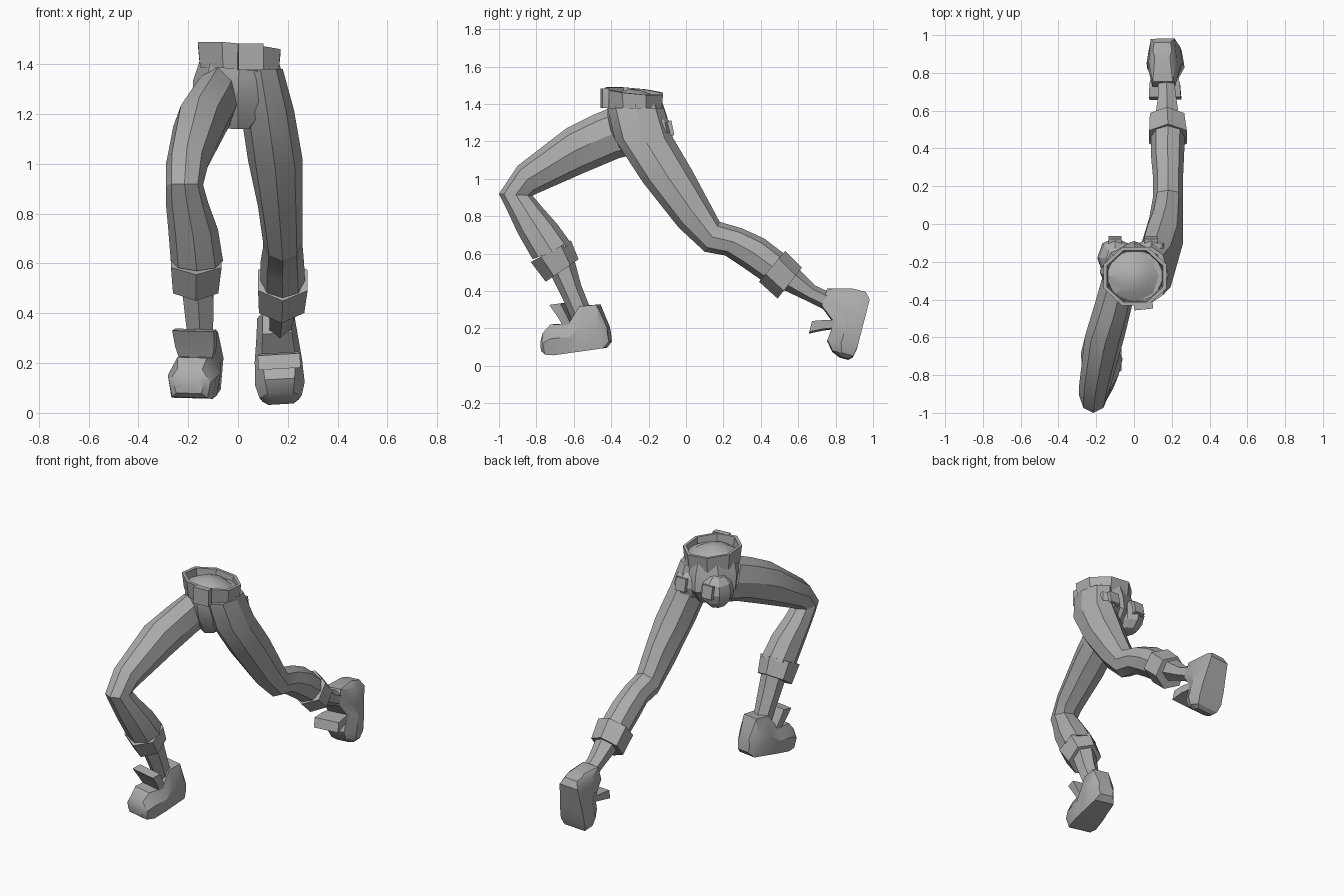
import bpy, bmesh, math
from mathutils import Vector, Matrix

if "Cube" in bpy.data.objects:
    bpy.data.objects.remove(bpy.data.objects["Cube"])

grey = bpy.data.materials.new("plain grey")
grey.use_nodes = True
colour = (0.42, 0.42, 0.42, 1)
grey.diffuse_color = colour
grey.node_tree.nodes["Principled BSDF"].inputs["Base Color"].default_value = colour


def finish(name, bm, angle=25):
    """Turn a bmesh into a shaded, coloured object."""
    bmesh.ops.recalc_face_normals(bm, faces=bm.faces)
    mesh = bpy.data.meshes.new(name)
    bm.to_mesh(mesh)
    bm.free()
    obj = bpy.data.objects.new(name, mesh)
    bpy.context.collection.objects.link(obj)
    mesh.materials.append(grey)
    bpy.ops.object.select_all(action='DESELECT')
    obj.select_set(True)
    bpy.context.view_layer.objects.active = obj
    bpy.ops.object.shade_smooth_by_angle(angle=math.radians(angle))
    return obj


def skin(bm, rings, caps=True):
    """Bridge neighbouring vertex loops and close both ends."""
    for low, high in zip(rings, rings[1:]):
        for i in range(len(low)):
            j = (i + 1) % len(low)
            bm.faces.new((low[i], low[j], high[j], high[i]))
    if caps:
        bm.faces.new(rings[0])
        bm.faces.new(rings[-1])


def loft(name, sections, sides=8, lean=0, phase=0, caps=True, angle=25):
    """Each section: front (y, z), back (y, z), and its (x, x) span."""
    bm = bmesh.new()
    rings = []
    for front, back, span in sections:
        f = Vector((0, *front))
        b = Vector((0, *back))
        middle = (f + b) / 2 + Vector((sum(span) / 2, 0, 0))
        reach = (f - b) / 2
        side = Vector(((span[1] - span[0]) / 2, 0, 0))
        ring = []
        for i in range(sides):
            a = math.tau * (i + phase) / sides
            p = middle + reach * math.cos(a) + side * math.sin(a)
            p.z += lean * p.x
            ring.append(bm.verts.new(p))
        rings.append(ring)
    skin(bm, rings, caps)
    return finish(name, bm, angle)


def block(name, centre, size, rotation=(0, 0, 0), angle=25):
    bm = bmesh.new()
    bmesh.ops.create_cube(bm, size=1)
    turn = Matrix.Rotation(rotation[2], 4, 'Z') @ Matrix.Rotation(rotation[0], 4, 'X')
    bm.transform(Matrix.Translation(centre) @ turn @ Matrix.Diagonal((*size, 1)))
    return finish(name, bm, angle)


# Hips and seat
loft("hips", [
    ((-.42, 1.43), (-.13, 1.42), (-.15, .16)),
    ((-.42, 1.34), (-.10, 1.33), (-.18, .185)),
    ((-.40, 1.25), (-.09, 1.24), (-.18, .18)),
    ((-.34, 1.14), (-.15, 1.15), (-.06, .06)),
])
for label, x in (("right", -.1), ("left", .09)):
    bm = bmesh.new()
    bmesh.ops.create_uvsphere(bm, u_segments=8, v_segments=6, radius=.1)
    bm.transform(Matrix.Translation((x, -.18, 1.25)) @ Matrix.Diagonal((.95, 1.1, 1.1, 1)))
    finish(label + "_seat", bm)
    block(label + "_back_pocket", (x, -.085, 1.27), (.07, .03, .08), (.2, 0, 0))

# Belt band with an open rim, buckle and domed waist
loft("belt", [
    ((-.43, 1.38), (-.12, 1.36), (-.165, .175)),
    ((-.445, 1.485), (-.11, 1.455), (-.175, .185)),
    ((-.425, 1.485), (-.13, 1.455), (-.155, .165)),
    ((-.415, 1.39), (-.14, 1.38), (-.145, .155)),
], lean=-.09, phase=.5, caps=False)
loft("waist_top", [
    ((-.42, 1.43), (-.13, 1.41), (-.15, .16)),
    ((-.36, 1.465), (-.19, 1.455), (-.08, .09)),
    ((-.30, 1.48), (-.25, 1.475), (-.02, .03)),
], lean=-.09)
block("buckle", (.05, -.435, 1.43), (.1, .035, .105), (0, 0, .1))

# Trouser legs
loft("left_trouser", [
    ((-.42, 1.38), (-.12, 1.38), (0, .18)),
    ((-.38, 1.21), (-.07, 1.22), (.01, .225)),
    ((-.23, .98), (.03, 1.05), (.04, .26)),
    ((-.04, .74), (.10, .92), (.08, .26)),
    ((.10, .61), (.18, .77), (.10, .26)),
    ((.21, .59), (.30, .735), (.10, .26)),
    ((.30, .53), (.42, .68), (.09, .265)),
    ((.43, .44), (.53, .595), (.09, .27)),
])
loft("right_trouser", [
    ((-.38, 1.39), (-.20, 1.15), (-.17, .01)),
    ((-.50, 1.34), (-.36, 1.11), (-.21, -.01)),
    ((-.64, 1.27), (-.55, 1.03), (-.26, -.05)),
    ((-.90, 1.07), (-.80, .92), (-.29, -.12)),
    ((-1.0, .92), (-.82, .91), (-.29, -.14)),
    ((-.96, .84), (-.77, .85), (-.29, -.12)),
    ((-.90, .71), (-.69, .76), (-.28, -.08)),
    ((-.82, .57), (-.61, .65), (-.27, -.06)),
])

# Turned-up cuffs
loft("left_cuff", [
    ((.39, .45), (.53, .615), (.065, .295)),
    ((.49, .36), (.62, .525), (.07, .28)),
], sides=6)
loft("right_cuff", [
    ((-.83, .555), (-.615, .67), (-.285, -.05)),
    ((-.75, .45), (-.575, .57), (-.275, -.065)),
], sides=6)

# Lower shins
loft("left_shin", [
    ((.47, .43), (.58, .54), (.10, .25)),
    ((.64, .35), (.69, .43), (.12, .23)),
    ((.80, .27), (.84, .36), (.12, .21)),
], sides=6)
loft("right_shin", [
    ((-.74, .52), (-.60, .58), (-.24, -.09)),
    ((-.66, .36), (-.56, .43), (-.22, -.09)),
    ((-.60, .22), (-.50, .28), (-.20, -.10)),
], sides=6)


def shoe(label, heel, toe_dir, up_dir):
    """Shoe lofted from heel to toe in its own frame, plus a raised tongue."""
    toe = Vector(toe_dir).normalized()
    side = toe.cross(Vector(up_dir)).normalized()
    up = side.cross(toe)

    def place(s, w, h):
        return Vector(heel) + toe * s + side * w + up * h

    # distance from heel, sole height, top height, half width, top narrowing
    shape = [(0, .03, .11, .05, .8), (.035, 0, .235, .075, .7),
             (.13, 0, .24, .085, .7), (.2, 0, .155, .095, .7),
             (.3, 0, .165, .1, .6), (.35, .01, .125, .085, .6),
             (.37, .03, .08, .06, .7)]
    bm = bmesh.new()
    rings = []
    for s, low, high, w, narrow in shape:
        mid = low + (high - low) * .55
        half = [(w * .85, low), (w, mid), (w * narrow, high)]
        loop = half + [(-a, h) for a, h in reversed(half)]
        rings.append([bm.verts.new(place(s, a, h)) for a, h in loop])
    skin(bm, rings)
    finish(label + "_shoe", bm, 30)

    bm = bmesh.new()
    rings = []
    for s, h, w, thick in ((.2, .12, .06, .04), (.225, .2, .08, .05), (.255, .27, .085, .06)):
        corners = ((-thick / 2, -w), (thick / 2, -w), (thick / 2, w), (-thick / 2, w))
        rings.append([bm.verts.new(place(s + d, a, h)) for d, a in corners])
    skin(bm, rings)
    finish(label + "_tongue", bm)


shoe("right", (-.125, -.4, .1), (-.2, -.99, -.14), (0, -.14, .99))
shoe("left", (.15, .99, .385), (.06, -.25, -.97), (0, -.97, .25))
